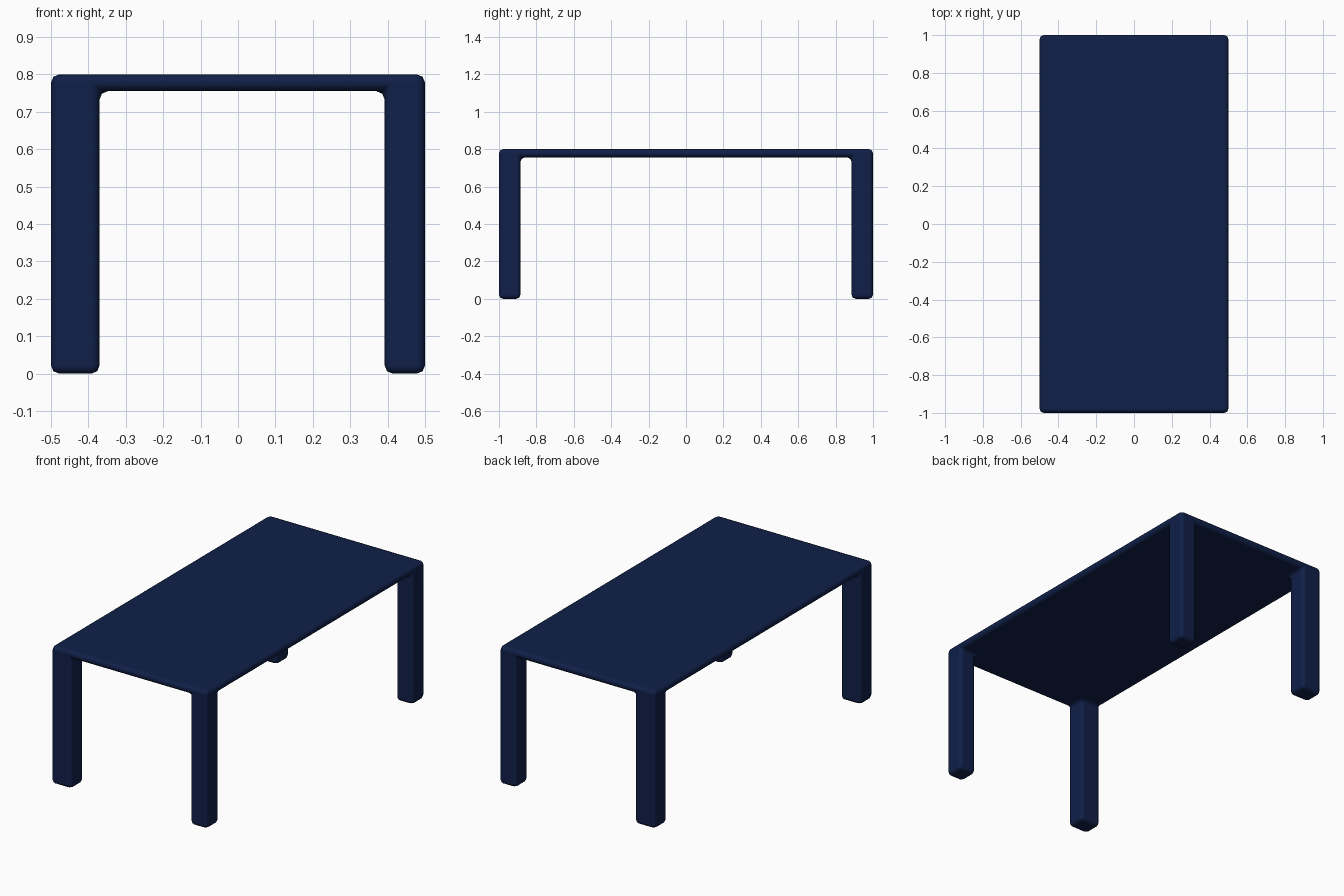
import bpy, bmesh, math

if "Cube" in bpy.data.objects:
    bpy.data.objects.remove(bpy.data.objects["Cube"])

# grid lines of the plan: outer edges and inner leg faces (left legs are wider)
XS = [-0.5, -0.37, 0.392, 0.5]
YS = [-1.0, -0.885, 0.885, 1.0]
TOP, UNDER = 0.80, 0.755

bm = bmesh.new()

# tabletop underside as a 3 x 3 grid of cells
verts = [[bm.verts.new((x, y, UNDER)) for y in YS] for x in XS]
cells = {}
for i in range(3):
    for j in range(3):
        cells[i, j] = bm.faces.new((verts[i][j], verts[i][j + 1],
                                    verts[i + 1][j + 1], verts[i + 1][j]))


def extrude_to(faces, z):
    """Extrude a face region straight to height z."""
    new = bmesh.ops.extrude_face_region(bm, geom=faces)["geom"]
    for v in new:
        if isinstance(v, bmesh.types.BMVert):
            v.co.z = z


# slab thickness: the extruded copy becomes the top surface
before = list(cells.values())
extrude_to(before, TOP)
bm.faces.ensure_lookup_table()
under = [f for f in bm.faces if all(abs(v.co.z - UNDER) < 1e-5 for v in f.verts)]
if not under:
    under = [bm.faces.new([verts[i][j], verts[i][j + 1], verts[i + 1][j + 1], verts[i + 1][j]])
             for i in range(3) for j in range(3)]

# legs: pull the four corner cells down to the floor
corners = [f for f in under
           if abs(f.calc_center_median().x) > 0.37 and abs(f.calc_center_median().y) > 0.885]
for f in corners:
    extrude_to([f], 0.0)
    if f.is_valid and all(abs(v.co.z - UNDER) < 1e-5 for v in f.verts):
        bm.faces.remove(f)

# merge coplanar faces so only true edges are rounded
bmesh.ops.recalc_face_normals(bm, faces=bm.faces[:])
bmesh.ops.dissolve_limit(bm, angle_limit=math.radians(1),
                         verts=bm.verts[:], edges=bm.edges[:])

mesh = bpy.data.meshes.new("table")
bm.to_mesh(mesh)
bm.free()
table = bpy.data.objects.new("table", mesh)
bpy.context.collection.objects.link(table)

# rounded edges and fillets under the top
bevel = table.modifiers.new("rounding", "BEVEL")
bevel.width = 0.022
bevel.segments = 2
bevel.limit_method = 'ANGLE'
bevel.harden_normals = True

# dark navy paint
paint = bpy.data.materials.new("navy")
paint.diffuse_color = (0.005, 0.014, 0.065, 1)
paint.use_nodes = True
paint.node_tree.nodes["Principled BSDF"].inputs["Base Color"].default_value = paint.diffuse_color
mesh.materials.append(paint)

bpy.context.view_layer.objects.active = table
table.select_set(True)
bpy.ops.object.shade_smooth()
